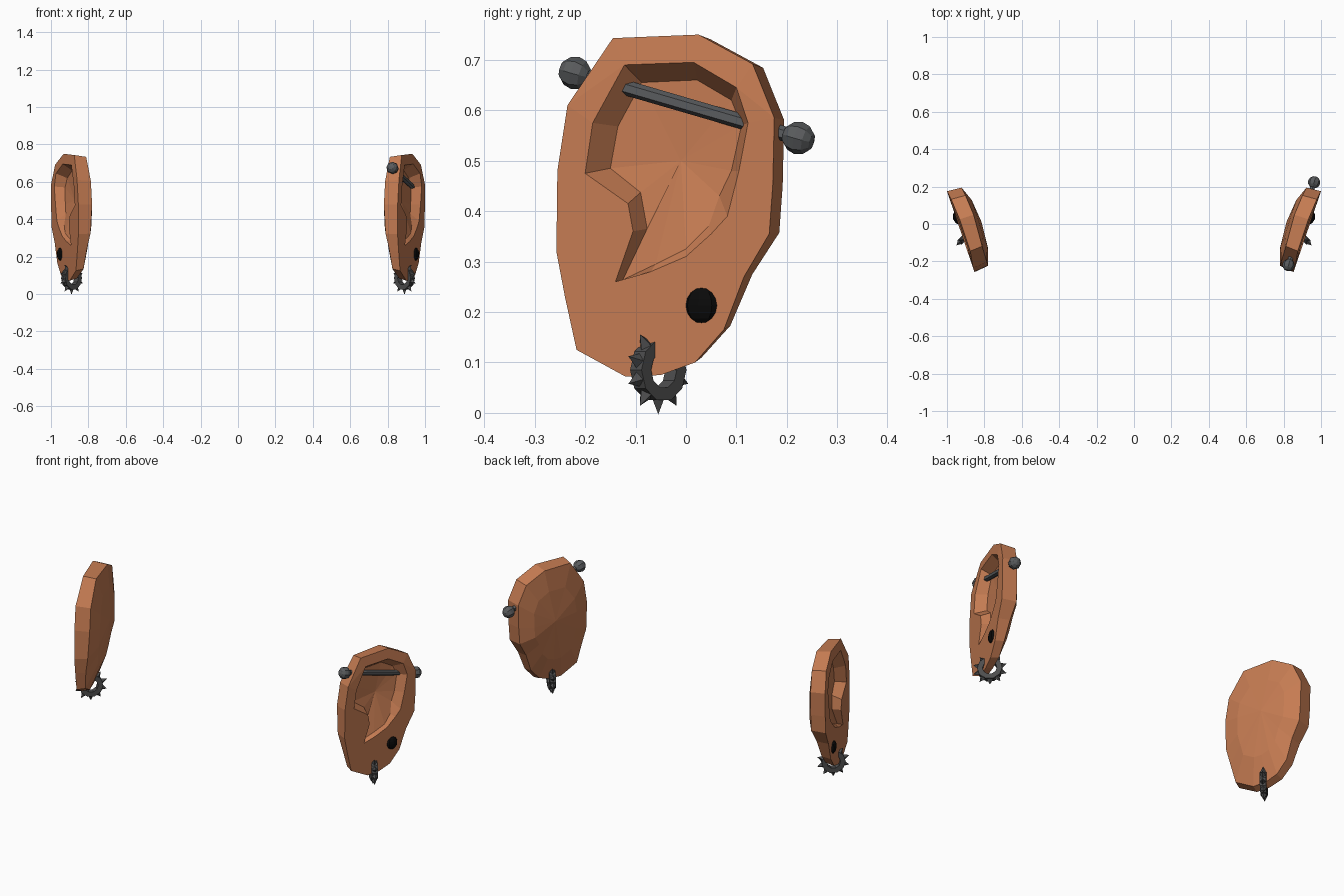
import bpy, bmesh, math
from mathutils import Matrix, Vector

if "Cube" in bpy.data.objects:
    bpy.data.objects.remove(bpy.data.objects["Cube"])


def material(name, rgb):
    m = bpy.data.materials.new(name)
    m.use_nodes = True
    m.diffuse_color = (*rgb, 1)
    m.node_tree.nodes["Principled BSDF"].inputs["Base Color"].default_value = (*rgb, 1)
    return m


skin = material("skin", (0.56, 0.20, 0.085))
steel = material("steel", (0.10, 0.105, 0.11))
dark_steel = material("dark_steel", (0.075, 0.075, 0.076))
black = material("black", (0.003, 0.003, 0.003))


def finish(bm, name, mat, side=1):
    """Turn a bmesh into a flat shaded object, mirrored to the other side if asked."""
    bm.transform(Matrix.Diagonal((side, 1, 1, 1)))
    bmesh.ops.recalc_face_normals(bm, faces=bm.faces)
    mesh = bpy.data.meshes.new(name)
    bm.to_mesh(mesh)
    bm.free()
    mesh.materials.append(mat)
    ob = bpy.data.objects.new(name, mesh)
    bpy.context.collection.objects.link(ob)
    return ob


TILT = math.atan(0.34)


def ear_point(y, z, d):
    """Point at depth d behind the slanted outer plane of the ear."""
    y0 = y - math.sin(TILT) * d
    x = 0.857 + 0.34 * (y0 + 0.245) - 0.15 * max(0, z - 0.64)
    return Vector((x - math.cos(TILT) * d, y, z))


# Outer outline: y, z, edge thickness
OUTLINE = [
    (-.145, .743, .07), (.025, .75, .08), (.132, .692, .08), (.175, .585, .08),
    (.172, .452, .08), (.165, .355, .08), (.115, .27, .065), (.075, .165, .05),
    (.018, .10, .045), (-.05, .075, .04), (-.12, .072, .04), (-.217, .125, .045),
    (-.24, .23, .055), (-.257, .32, .07), (-.255, .48, .08), (-.235, .61, .08)]

# Hollow: rim y, z, then floor y, z, depth
HOLLOW = [
    (-.122, .69, -.088, .655, .055), (.015, .695, .022, .66, .055),
    (.1, .645, .09, .62, .055), (.123, .575, .11, .57, .05),
    (.105, .48, .09, .48, .045), (.082, .39, .066, .43, .04),
    (.05, .355, .045, .37, .025), (0, .31, 0, .325, .015),
    (-.07, .28, -.06, .295, .02), (-.14, .26, -.125, .264, .03),
    (-.105, .36, -.077, .365, .045), (-.115, .415, -.09, .437, .05),
    (-.2, .475, -.15, .485, .055), (-.185, .575, -.135, .568, .055)]
CY, CZ = -.03, .43


def bridge(bm, a, b):
    for i in range(len(a)):
        j = (i + 1) % len(a)
        bm.faces.new((a[i], a[j], b[j], b[i]))


def fan(bm, loop, centre):
    for i in range(len(loop)):
        bm.faces.new((loop[i], loop[(i + 1) % len(loop)], centre))


def loop_edges(bm, loop):
    return [bm.edges.get((loop[i - 1], loop[i])) for i in range(len(loop))]


def make_ear(name, side):
    bm = bmesh.new()

    def vert(y, z, d):
        return bm.verts.new(ear_point(y, z, d))

    def back_loop(scale, depth):
        return [vert(CY + (y - CY) * scale + math.sin(TILT) * depth(d),
                     CZ + (z - CZ) * scale, depth(d)) for y, z, d in OUTLINE]

    # Rim wall and domed back
    front = [vert(y, z, 0) for y, z, d in OUTLINE]
    back = back_loop(.97, lambda d: d)
    dome = back_loop(.6, lambda d: d * .5 + .07)
    bridge(bm, front, back)
    bridge(bm, back, dome)
    fan(bm, dome, vert(CY + .04, CZ + .02, .122))

    # Hollow with sloping walls and a dished floor
    rim = [vert(y, z, 0) for y, z, *_ in HOLLOW]
    floor = [vert(*row[2:]) for row in HOLLOW]
    bridge(bm, rim, floor)
    fan(bm, floor, vert(-.01, .5, .062))

    # Flat outer face between outline and hollow
    bmesh.ops.triangle_fill(bm, use_beauty=True, normal=(1, -.34, 0),
                            edges=loop_edges(bm, front) + loop_edges(bm, rim))
    finish(bm, name, skin, side)


def make_spiked_ring(name, side):
    bm = bmesh.new()
    count, half = 10, .016
    step = 2 * math.pi / count
    loops = []
    for r, h in ((.063, half), (.063, -half), (.036, -half), (.036, half)):
        loops.append([bm.verts.new((r * math.cos(i * step), r * math.sin(i * step), h))
                      for i in range(count)])
    for k in range(4):
        bridge(bm, loops[k], loops[(k + 1) % 4])
    # One pyramid spike on each outer facet
    for i in range(count):
        place = (Matrix.Rotation((i + .5) * step, 4, 'Z') @ Matrix.Translation((.073, 0, 0))
                 @ Matrix.Rotation(math.pi / 2, 4, 'Y'))
        bmesh.ops.create_cone(bm, cap_ends=True, segments=4, radius1=.016, radius2=0,
                              depth=.03, matrix=place)
    # Stand the ring upright, cutting diagonally through the lobe
    s = math.sqrt(.5)
    bm.transform(Matrix(((s, 0, s, .89), (-s, 0, s, -.055), (0, 1, 0, .085), (0, 0, 0, 1))))
    finish(bm, name, dark_steel, side)


def make_stud(name, side):
    bm = bmesh.new()
    bmesh.ops.create_uvsphere(bm, u_segments=8, v_segments=8, radius=.036)
    bm.transform(Matrix.Translation((.946, .032, .213))
                 @ Matrix.Rotation(-TILT, 4, 'Z') @ Matrix.Diagonal((.6, 1, 1, 1)))
    finish(bm, name, black, side)


for label, side in (("left", 1), ("right", -1)):
    make_ear(label + "_ear", side)
    make_spiked_ring(label + "_spiked_ring", side)
    make_stud(label + "_stud", side)

# Barbell through the upper left ear
ends = Vector((.826, -.22, .674)), Vector((.963, .223, .545))
axis = ends[1] - ends[0]
turn = axis.to_track_quat('Z', 'Y').to_matrix().to_4x4()
bm = bmesh.new()
bmesh.ops.create_cone(bm, cap_ends=True, segments=6, radius1=.015, radius2=.015,
                      depth=axis.length, matrix=Matrix.Translation(sum(ends, Vector()) / 2) @ turn)
finish(bm, "barbell_rod", steel)
for label, p in zip(("front", "back"), ends):
    bm = bmesh.new()
    bmesh.ops.create_uvsphere(bm, u_segments=8, v_segments=6, radius=.033,
                              matrix=Matrix.Translation(p) @ turn)
    finish(bm, "barbell_ball_" + label, steel)
